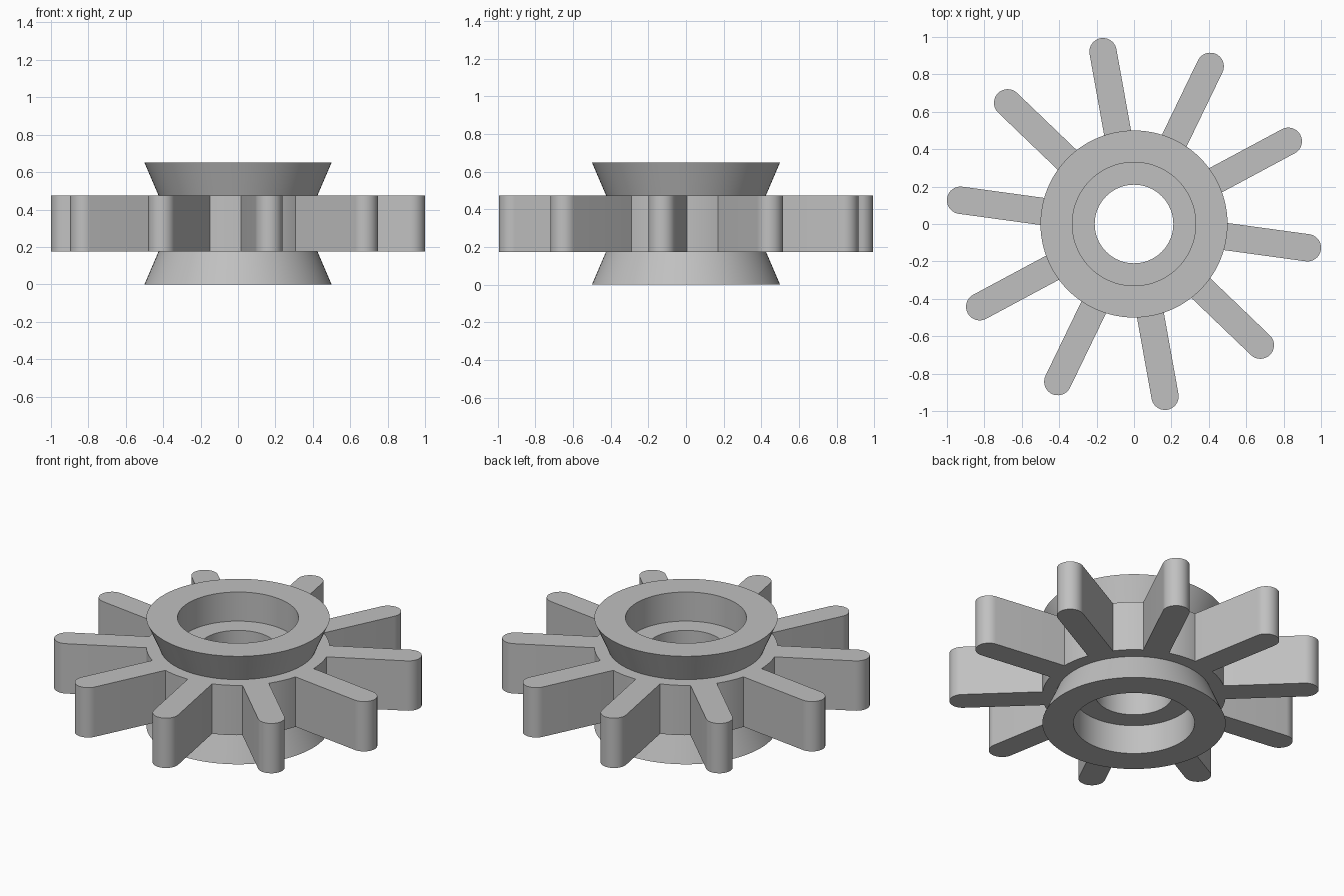
import bpy, bmesh, math
from mathutils import Matrix

cube = bpy.data.objects.get("Cube")
if cube:
    bpy.data.objects.remove(cube, do_unlink=True)

# Single plain grey
grey = bpy.data.materials.new("plain grey")
grey.use_nodes = True
COLOUR = (0.53, 0.53, 0.53, 1)
grey.diffuse_color = COLOUR
grey.node_tree.nodes["Principled BSDF"].inputs["Base Color"].default_value = COLOUR

HEIGHT, Z_LOW, Z_HIGH = 0.65, 0.175, 0.475
HUB_R, NECK_R, RECESS_R, BORE_R = 0.5, 0.425, 0.33, 0.21
SPOKES, FIRST_ANGLE = 10, -7.8
TIP_DIST, HALF_WIDTH = 0.936, 0.073


def finish(name, bm):
    """Turn a bmesh into a smooth-shaded object with sharp edges kept."""
    bmesh.ops.recalc_face_normals(bm, faces=bm.faces)
    mesh = bpy.data.meshes.new(name)
    bm.to_mesh(mesh)
    bm.free()
    mesh.materials.append(grey)
    obj = bpy.data.objects.new(name, mesh)
    bpy.context.collection.objects.link(obj)
    bpy.ops.object.select_all(action="DESELECT")
    obj.select_set(True)
    bpy.context.view_layer.objects.active = obj
    bpy.ops.object.shade_smooth_by_angle(angle=math.radians(30))
    return obj


# Hub: flared collars, central band, recessed seats and a through bore
profile = [
    (RECESS_R, 0), (HUB_R, 0), (NECK_R, Z_LOW), (HUB_R, Z_LOW),
    (HUB_R, Z_HIGH), (NECK_R, Z_HIGH), (HUB_R, HEIGHT), (RECESS_R, HEIGHT),
    (RECESS_R, Z_HIGH), (BORE_R, Z_HIGH), (BORE_R, Z_LOW), (RECESS_R, Z_LOW),
]
bm = bmesh.new()
ring = [bm.verts.new((r, 0, z)) for r, z in profile]
edges = [bm.edges.new((a, b)) for a, b in zip(ring, ring[1:] + ring[:1])]
bmesh.ops.spin(bm, geom=ring + edges, cent=(0, 0, 0), axis=(0, 0, 1),
               angle=math.tau, steps=96, use_merge=True)
bmesh.ops.remove_doubles(bm, verts=bm.verts, dist=1e-5)
finish("hub", bm)


# Spokes: flat-sided bars with round tips, seated on the curved hub wall
def arc(cx, radius, start, end, steps):
    angles = [start + (end - start) * i / steps for i in range(steps + 1)]
    return [(cx + radius * math.cos(a), radius * math.sin(a)) for a in angles]


root_r = HUB_R - 0.002
root_a = math.asin(HALF_WIDTH / root_r)
outline = (arc(TIP_DIST, HALF_WIDTH, -math.pi / 2, math.pi / 2, 20)
           + arc(0, root_r, root_a, -root_a, 6))
for i in range(SPOKES):
    bm = bmesh.new()
    face = bm.faces.new([bm.verts.new((x, y, Z_LOW)) for x, y in outline])
    top = bmesh.ops.extrude_face_region(bm, geom=[face])["geom"]
    bmesh.ops.translate(bm, vec=(0, 0, Z_HIGH - Z_LOW),
                        verts=[v for v in top if isinstance(v, bmesh.types.BMVert)])
    turn = Matrix.Rotation(math.radians(FIRST_ANGLE) + math.tau * i / SPOKES, 3, "Z")
    bmesh.ops.rotate(bm, verts=bm.verts, matrix=turn)
    finish(f"spoke_{i + 1}", bm)
